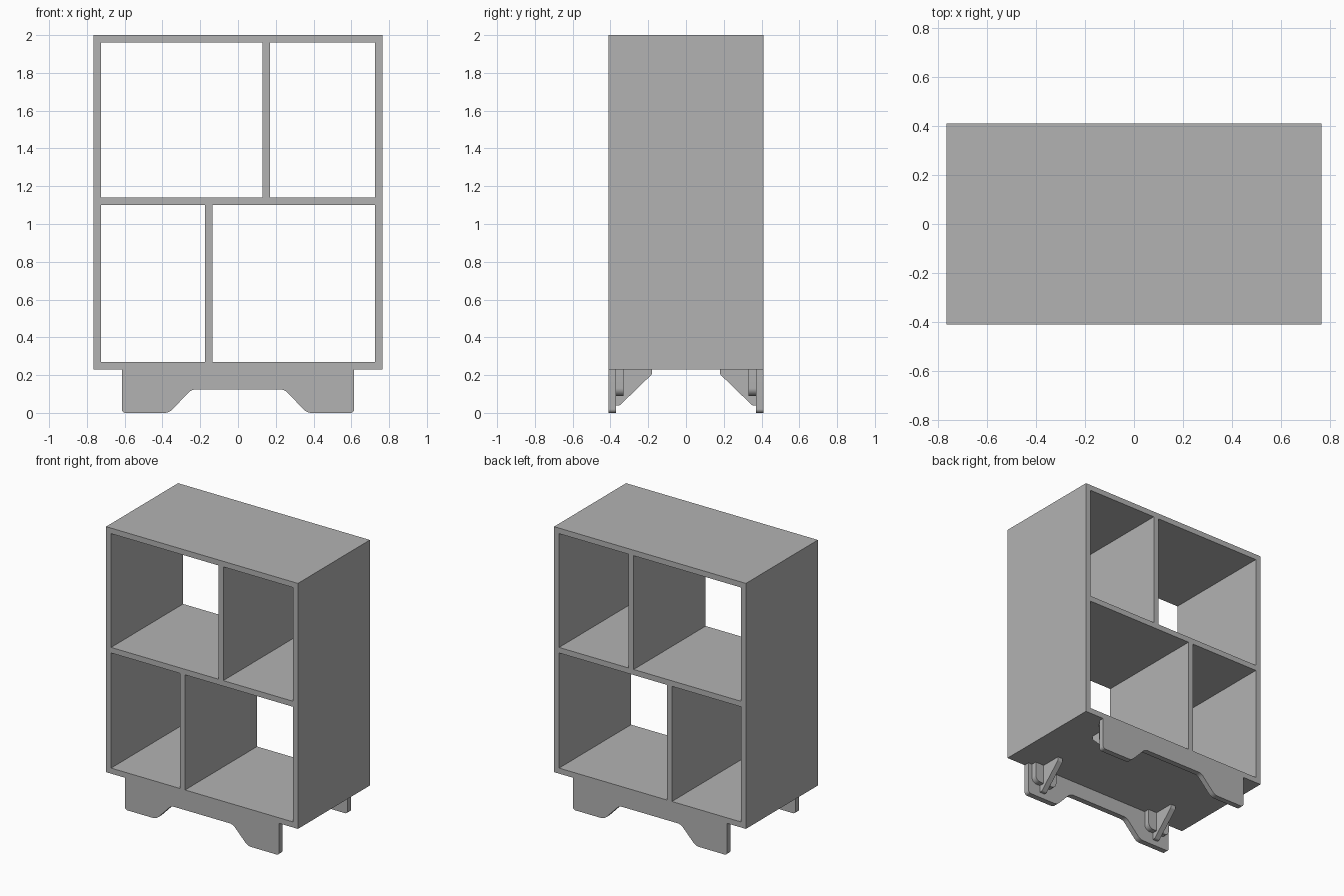
import bpy, bmesh, math
from mathutils import Vector

if "Cube" in bpy.data.objects:
    bpy.data.objects.remove(bpy.data.objects["Cube"], do_unlink=True)

grey = bpy.data.materials.new("plain grey")
colour = (0.45, 0.45, 0.45, 1)
grey.diffuse_color = colour
grey.use_nodes = True
grey.node_tree.nodes["Principled BSDF"].inputs["Base Color"].default_value = colour


def rounded(corners, steps=6):
    """Turn (u, v, radius) corners into an outline with arcs."""
    points = []
    for i, (u, v, r) in enumerate(corners):
        p = Vector((u, v))
        if r == 0:
            points.append(p)
            continue
        a = (Vector(corners[i - 1][:2]) - p).normalized()
        b = (Vector(corners[(i + 1) % len(corners)][:2]) - p).normalized()
        half = a.angle(b) / 2
        centre = p + (a + b).normalized() * r / math.sin(half)
        start = p + a * r / math.tan(half) - centre
        end = p + b * r / math.tan(half) - centre
        for s in range(steps + 1):
            points.append(centre + start.lerp(end, s / steps).normalized() * r)
    return points


def panel(name, corners, place, low, high):
    """Extrude an outline from low to high; place maps (u, v, depth) to space."""
    bm = bmesh.new()
    face = bm.faces.new([bm.verts.new(place(p.x, p.y, low)) for p in rounded(corners)])
    new = bmesh.ops.extrude_face_region(bm, geom=[face])["geom"]
    shift = Vector(place(0, 0, high)) - Vector(place(0, 0, low))
    bmesh.ops.translate(bm, verts=[g for g in new if isinstance(g, bmesh.types.BMVert)], vec=shift)
    bmesh.ops.recalc_face_normals(bm, faces=bm.faces)
    mesh = bpy.data.meshes.new(name)
    bm.to_mesh(mesh)
    bm.free()
    mesh.materials.append(grey)
    obj = bpy.data.objects.new(name, mesh)
    bpy.context.collection.objects.link(obj)
    return obj


def facing_front(u, v, d):
    return (u, d, v)


def facing_side(u, v, d):
    return (d, u, v)


def board(name, x0, x1, z0, z1):
    corners = [(x0, z0, 0), (x1, z0, 0), (x1, z1, 0), (x0, z1, 0)]
    return panel(name, corners, facing_front, -DEPTH, DEPTH)


DEPTH, OUT, IN = 0.41, 0.765, 0.725
FLOOR, SHELF, TOP, T = 0.23, 1.10, 2.0, 0.04

# Cabinet: open at front and back
board("left_side", IN, OUT, FLOOR, TOP)
board("right_side", -OUT, -IN, FLOOR, TOP)
board("top_panel", -IN, IN, TOP - T, TOP)
board("bottom_panel", -IN, IN, FLOOR, FLOOR + T)
board("middle_shelf", -IN, IN, SHELF, SHELF + T)
board("upper_divider", 0.13, 0.17, SHELF + T, TOP - T)
board("lower_divider", -0.175, -0.135, FLOOR + T, SHELF)

# Foot boards with a scooped lower edge
half = [(0.615, FLOOR, 0), (0.615, 0, 0.02), (0.365, 0, 0.06), (0.245, 0.125, 0.06)]
foot_outline = half + [(-x, z, r) for x, z, r in reversed(half)]

for side, sign in (("front", -1), ("back", 1)):
    panel(side + "_foot_board", foot_outline, facing_front, sign * DEPTH, sign * 0.37)
    for hand, x in (("left", 0.495), ("right", -0.495)):
        # Corner block behind the foot board
        block = [(x - 0.09, FLOOR, 0), (x - 0.09, 0.09, 0.04),
                 (x + 0.09, 0.09, 0.04), (x + 0.09, FLOOR, 0)]
        panel(f"{side}_{hand}_block", block, facing_front, sign * 0.37, sign * 0.33)
        # Triangular brace under the cabinet
        brace = [(0.37, FLOOR, 0), (0.37, 0.04, 0), (0.35, 0.04, 0.015),
                 (0.18, 0.205, 0.015), (0.18, FLOOR, 0)]
        panel(f"{side}_{hand}_brace", [(sign * y, z, r) for y, z, r in brace],
              facing_side, x - 0.02, x + 0.02)

# Smooth the rounded corners, keep flat faces crisp
bpy.ops.object.select_all(action="DESELECT")
for obj in bpy.context.collection.objects:
    if obj.type == "MESH" and ("foot" in obj.name or "block" in obj.name or "brace" in obj.name):
        obj.select_set(True)
        bpy.context.view_layer.objects.active = obj
bpy.ops.object.shade_smooth_by_angle(angle=math.radians(30))
